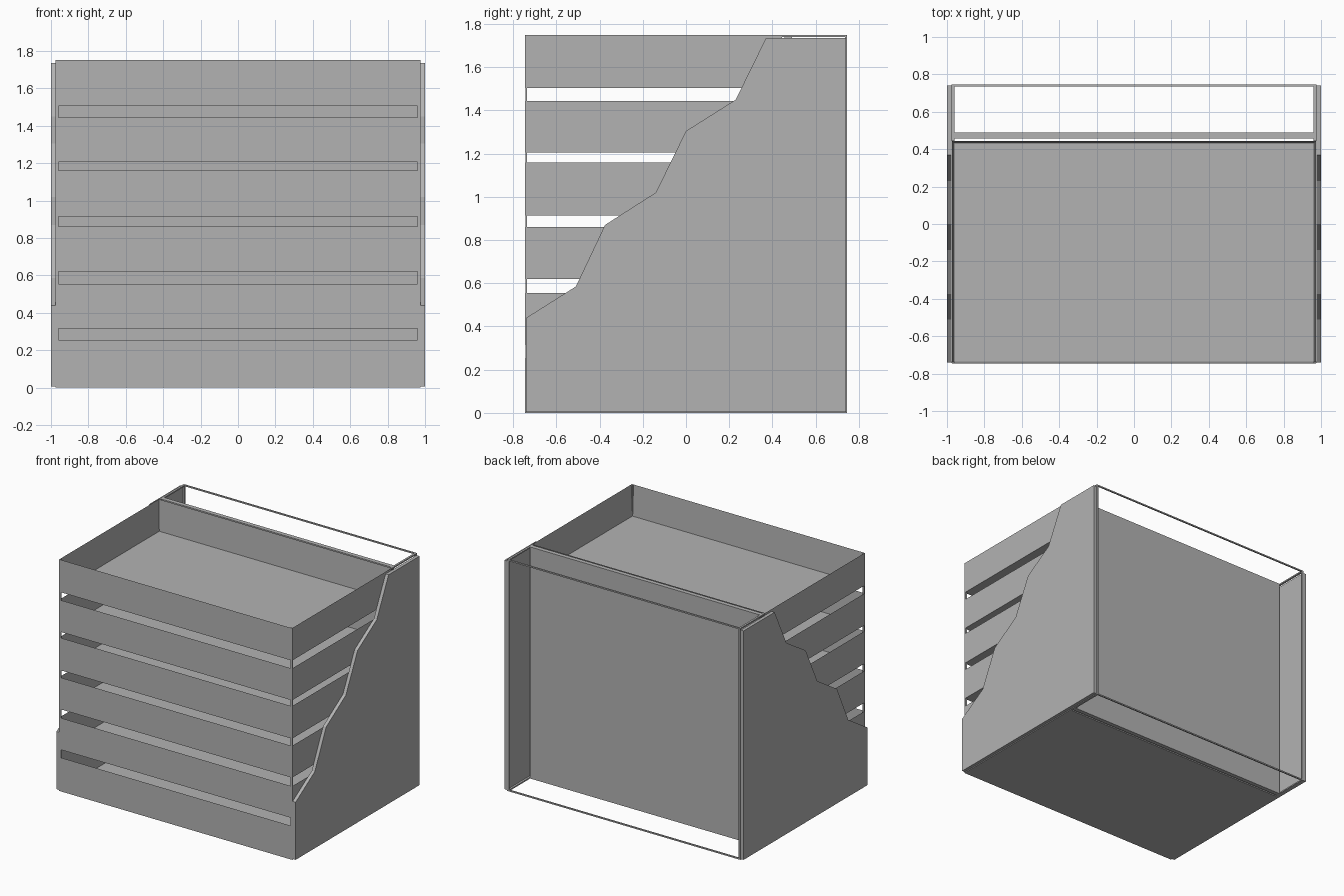
import bpy
import bmesh

cube = bpy.data.objects.get("Cube")
if cube:
    bpy.data.objects.remove(cube, do_unlink=True)

grey = bpy.data.materials.new("plain grey")
grey.use_nodes = True
tone = (0.45, 0.45, 0.45, 1)
grey.diffuse_color = tone
grey.node_tree.nodes["Principled BSDF"].inputs["Base Color"].default_value = tone

HALF_X, HALF_Y, TOP = 0.975, 0.745, 1.75
WALL, ROD = 0.015, 0.01
TRAY_BACK = 0.445


def make_object(name, bm):
    bmesh.ops.recalc_face_normals(bm, faces=bm.faces)
    mesh = bpy.data.meshes.new(name)
    bm.to_mesh(mesh)
    bm.free()
    mesh.materials.append(grey)
    obj = bpy.data.objects.new(name, mesh)
    bpy.context.collection.objects.link(obj)
    return obj


def add_box(bm, low, high):
    verts = bmesh.ops.create_cube(bm, size=1)["verts"]
    for v in verts:
        for i in range(3):
            v.co[i] = low[i] if v.co[i] < 0 else high[i]
    return verts


def box(name, low, high):
    bm = bmesh.new()
    add_box(bm, low, high)
    return make_object(name, bm)


def tray(name, bottom, top):
    # Open box: inset the top face and push it down to form the cavity
    bm = bmesh.new()
    add_box(bm, (-HALF_X + 0.002, -HALF_Y, bottom), (HALF_X - 0.002, TRAY_BACK, top))
    lid = max(bm.faces, key=lambda f: f.calc_center_median().z)
    bmesh.ops.inset_region(bm, faces=[lid], thickness=WALL)
    for v in lid.verts:
        v.co.z = bottom + 0.01
    return make_object(name, bm)


def side_panel(name, inner, outer):
    # Stepped profile in (y, z), extruded sideways
    profile = [(-0.74, 0.005), (-0.74, 0.44), (-0.51, 0.585), (-0.375, 0.87),
               (-0.14, 1.02), (0, 1.305), (0.23, 1.45), (0.37, 1.735),
               (0.74, 1.735), (0.74, 0.005)]
    bm = bmesh.new()
    face = bm.faces.new([bm.verts.new((inner, y, z)) for y, z in profile])
    extruded = bmesh.ops.extrude_face_region(bm, geom=[face])["geom"]
    for v in extruded:
        if isinstance(v, bmesh.types.BMVert):
            v.co.x = outer
    return make_object(name, bm)


# Stack of six open trays
levels = [(0, 0.255), (0.315, 0.555), (0.62, 0.86),
          (0.915, 1.16), (1.205, 1.445), (1.505, TOP)]
for number, (bottom, top) in enumerate(levels, 1):
    tray(f"tray_{number}", bottom, top)

# Stepped side panels
for side, sign in (("left", 1), ("right", -1)):
    side_panel(f"{side}_side_panel", sign * HALF_X, sign)

# Upright panel behind the trays
box("back_panel", (-0.96, 0.457, 0), (0.96, 0.49, TOP))

# Thin frame: corner posts, side rails and rear rails
for side, sign in (("left", 1), ("right", -1)):
    x0, x1 = sorted((sign * HALF_X, sign * (HALF_X - WALL)))
    box(f"{side}_front_post", (x0, -HALF_Y + 0.001, 0), (x1, -HALF_Y + ROD, TOP - 0.001))
    box(f"{side}_rear_post", (x0, HALF_Y - ROD, 0), (x1, HALF_Y, TOP))
    for level, z in (("lower", 0), ("upper", TOP - ROD)):
        box(f"{side}_{level}_side_rail", (x0, TRAY_BACK, z), (x1, HALF_Y - ROD, z + ROD))
for level, z in (("lower", 0), ("upper", TOP - ROD)):
    box(f"{level}_rear_rail", (-0.96, HALF_Y - ROD, z), (0.96, HALF_Y, z + ROD))
